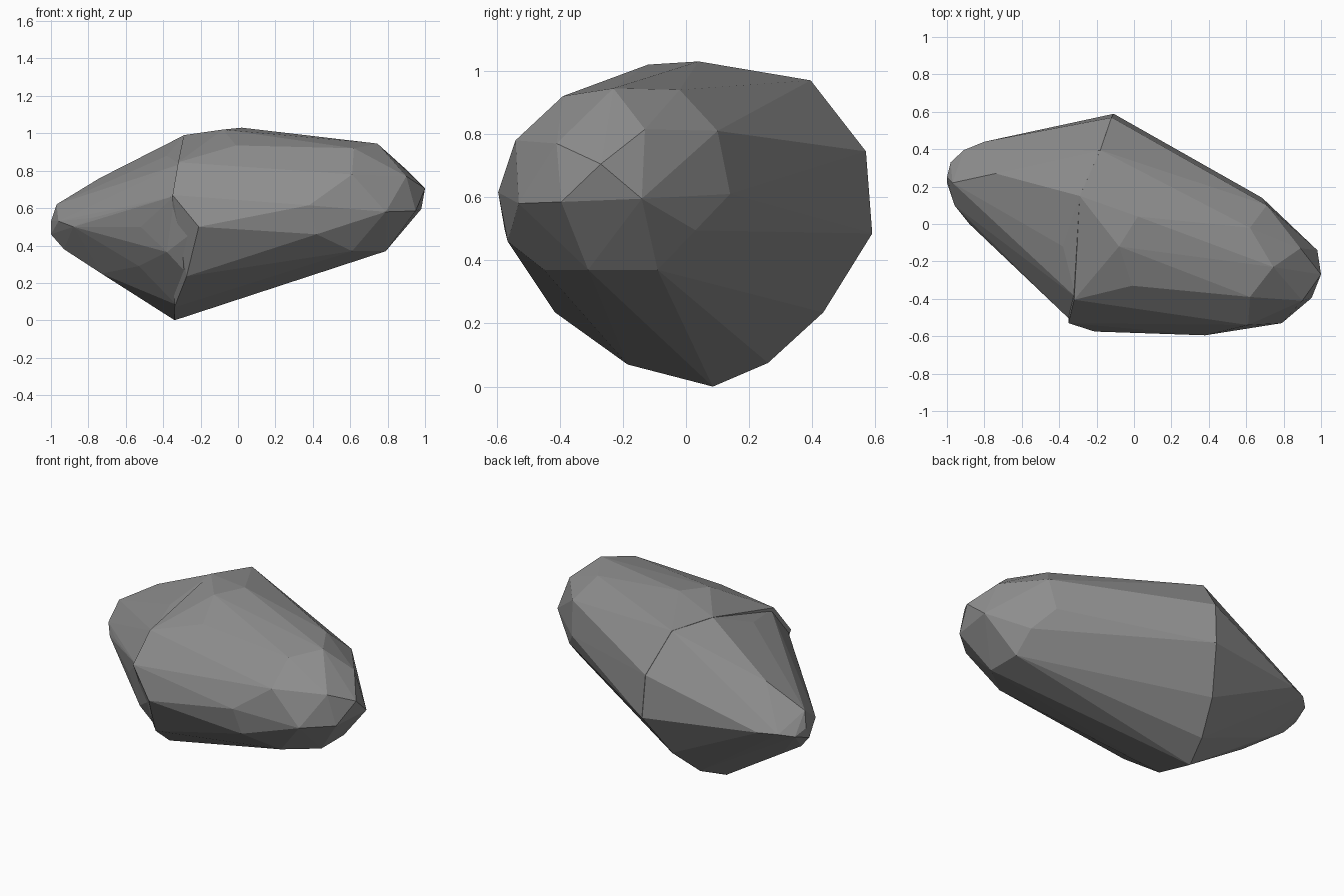
import bpy, bmesh
from mathutils import Vector

if "Cube" in bpy.data.objects:
    bpy.data.objects.remove(bpy.data.objects["Cube"])


def hull(name, points):
    """Faceted boulder from its corner points."""
    bm = bmesh.new()
    for p in points:
        bm.verts.new(p)
    bmesh.ops.convex_hull(bm, input=bm.verts[:])
    loose = [v for v in bm.verts if not v.link_faces]
    bmesh.ops.delete(bm, geom=loose, context='VERTS')
    bmesh.ops.recalc_face_normals(bm, faces=bm.faces[:])
    mesh = bpy.data.meshes.new(name)
    bm.to_mesh(mesh)
    bm.free()
    ob = bpy.data.objects.new(name, mesh)
    bpy.context.collection.objects.link(ob)
    return ob


def shrink(points, factor):
    """Pull points slightly towards the middle of the stone."""
    centre = Vector((0, 0, .5))
    return [centre + (Vector(p) - centre) * factor for p in points]


# left rim of the main block, shared with the lobe: back half, then front half
rim_back = [(-.29, .15, .99), (-.18, .395, .97), (-.12, .57, .745), (-.11, .59, .485),
            (-.21, .435, .235), (-.28, .26, .075), (-.34, .085, 0)]
rim_front = [(-.32, -.405, .845), (-.35, -.53, .67), (-.21, -.575, .5),
             (-.275, -.415, .235), (-.34, -.185, .07)]

# main block: right tip, crown, front and underside
block = [(1, -.27, .705), (.95, -.395, .585), (.98, -.14, .595), (.9, -.41, .77),
         (.89, -.13, .815), (.745, -.23, .945), (.62, -.02, .94), (.71, .1, .81),
         (.685, .14, .61), (.78, .03, .495), (.79, -.09, .37), (.79, -.31, .37),
         (.61, -.45, .37), (.79, -.53, .58), (.61, -.54, .78), (.62, -.39, .92),
         (.38, -.595, .615), (.42, -.565, .46), (.02, .04, 1.03), (-.08, -.12, 1.02),
         (-.01, -.33, .935)]

# narrower lobe on the left
lobe = [(-1, .25, .53), (-1, .22, .46), (-.98, .33, .5), (-.97, .22, .62),
        (-.96, .1, .53), (-.93, .2, .38), (-.91, .395, .52), (-.88, 0, .5),
        (-.8, .44, .52), (-.8, .2, .3), (-.74, .27, .76), (-.73, .08, .25),
        (-.56, .05, .17), (-.53, -.2, .29), (-.77, -.1, .55), (-.52, -.33, .5),
        (-.56, -.08, .71), (-.38, -.12, .88), (-.38, -.42, .365)]

rock = hull("rock", block + rim_back + rim_front)
side = hull("rock_lobe", lobe + shrink(rim_back, .998) + shrink(rim_front, .97))

# fuse both into one stone
mod = rock.modifiers.new("fuse", 'BOOLEAN')
mod.operation = 'UNION'
mod.solver = 'EXACT'
mod.object = side
bpy.context.view_layer.objects.active = rock
bpy.ops.object.modifier_apply(modifier=mod.name)
bpy.data.objects.remove(side)

# dark grey stone
stone = bpy.data.materials.new("dark_stone")
stone.diffuse_color = (.27, .27, .27, 1)
stone.use_nodes = True
stone.node_tree.nodes["Principled BSDF"].inputs["Base Color"].default_value = stone.diffuse_color
rock.data.materials.clear()
rock.data.materials.append(stone)
